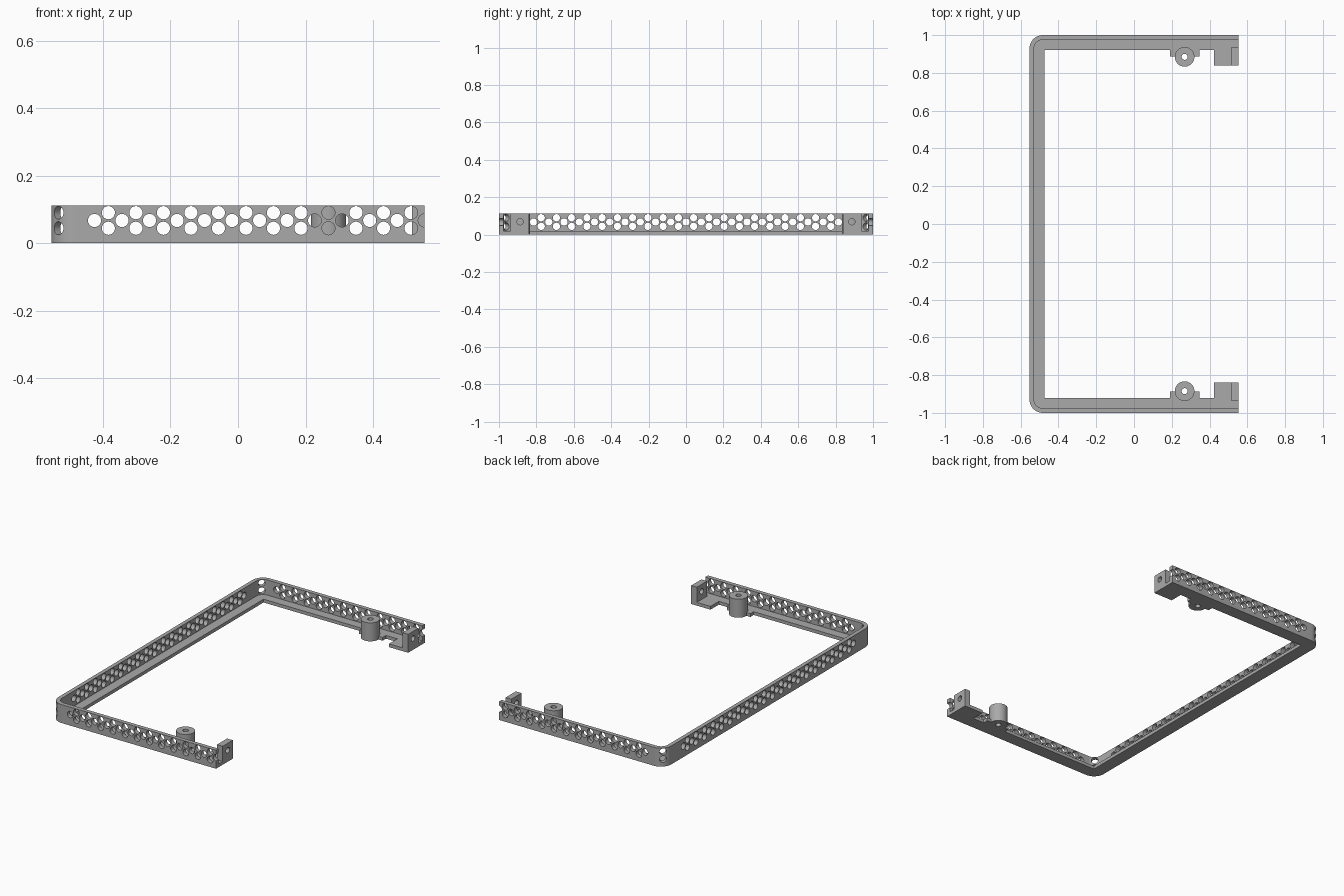
import bpy, bmesh
from math import sin, cos, pi
from mathutils import Matrix, Vector

if "Cube" in bpy.data.objects:
    bpy.data.objects.remove(bpy.data.objects["Cube"])

END, HEIGHT, FLOOR = 0.553, 0.112, 0.02
PITCH, HOLE_R = 0.0815, 0.0195
OUTER_R, INNER_R = 0.07, 0.045

grey = bpy.data.materials.new("plain grey")
grey.use_nodes = True
grey.diffuse_color = (0.4, 0.4, 0.4, 1)
grey.node_tree.nodes["Principled BSDF"].inputs["Base Color"].default_value = (0.4, 0.4, 0.4, 1)


def finish(name, bm):
    bmesh.ops.recalc_face_normals(bm, faces=bm.faces)
    mesh = bpy.data.meshes.new(name)
    bm.to_mesh(mesh)
    bm.free()
    mesh.materials.append(grey)
    ob = bpy.data.objects.new(name, mesh)
    bpy.context.collection.objects.link(ob)
    return ob


def prism(bm, outline, z0, z1):
    face = bm.faces.new([bm.verts.new((x, y, z0)) for x, y in outline])
    out = bmesh.ops.extrude_face_region(bm, geom=[face])
    verts = [v for v in out["geom"] if isinstance(v, bmesh.types.BMVert)]
    bmesh.ops.translate(bm, verts=verts, vec=(0, 0, z1 - z0))


def box(bm, x0, x1, y0, y1, z0, z1):
    prism(bm, [(x0, y0), (x1, y0), (x1, y1), (x0, y1)], z0, z1)


def rod(bm, center, axis, radius, length, sides=24):
    turn = Vector(axis).to_track_quat("Z", "Y").to_matrix().to_4x4()
    bmesh.ops.create_cone(bm, cap_ends=True, segments=sides, radius1=radius, radius2=radius,
                          depth=length, matrix=Matrix.Translation(center) @ turn)


def rounded_side(left, half, radius, right):
    """Open-ended outline with its two left corners rounded."""
    pts = [(right, half)]
    for sy, start in ((1, pi / 2), (-1, pi)):
        for i in range(13):
            a = start + i * pi / 24
            pts.append((left + radius + radius * cos(a), sy * (half - radius) + radius * sin(a)))
    return pts + [(right, -half)]


def cut(ob, bm):
    """Subtract the cutter geometry and drop the cutter."""
    cutter = finish("cutter", bm)
    cutter.hide_render = True
    mod = ob.modifiers.new("cut", "BOOLEAN")
    mod.operation, mod.solver, mod.object = "DIFFERENCE", "EXACT", cutter
    bpy.context.view_layer.objects.active = ob
    bpy.ops.object.modifier_apply(modifier=mod.name)
    bpy.data.objects.remove(cutter)


def smooth(ob):
    bpy.ops.object.select_all(action="DESELECT")
    ob.select_set(True)
    bpy.context.view_layer.objects.active = ob
    bpy.ops.object.shade_smooth_by_angle(angle=0.6)


# Three-sided frame: L-section of outer wall and inward floor flange
bm = bmesh.new()
prism(bm, rounded_side(-END, 1, OUTER_R, END)
      + [(END, -0.92), (-0.473, -0.92), (-0.473, 0.92), (END, 0.92)], 0, HEIGHT)
frame = finish("perforated_frame", bm)
bm = bmesh.new()
prism(bm, rounded_side(-0.529, 0.975, INNER_R, 0.7), FLOOR, 0.2)
cut(frame, bm)

# Perforations: three staggered rows, plus two angled holes at each corner
bm = bmesh.new()
LOW, MID, TOP = 0.044, 0.067, 0.09
for i in range(13):
    rod(bm, (-0.425 + i * PITCH, 0, MID), (0, 1, 0), HOLE_R, 2.2)
    if i < 12:
        for z in (LOW, TOP):
            rod(bm, (-0.384 + i * PITCH, 0, z), (0, 1, 0), HOLE_R, 2.2)
for i in range(21):
    y = (i - 10) * PITCH
    rod(bm, (-0.54, y, MID), (1, 0, 0), HOLE_R, 0.1)
    if i < 20:
        for z in (LOW, TOP):
            rod(bm, (-0.54, y + PITCH / 2, z), (1, 0, 0), HOLE_R, 0.1)
for side in (1, -1):
    for z in (LOW, TOP):
        rod(bm, (-0.525, side * 0.972, z), (-1, side, 0), HOLE_R, 0.1)
cut(frame, bm)
smooth(frame)

for side, label in ((1, "back"), (-1, "front")):
    def side_box(bm, x0, x1, near, far, z0, z1):
        box(bm, x0, x1, *sorted((side * near, side * far)), z0, z1)

    # Screw boss with its base plate
    bm = bmesh.new()
    rod(bm, (0.268, side * 0.885, HEIGHT / 2), (0, 0, 1), 0.052, HEIGHT, 40)
    boss = finish(label + "_screw_boss", bm)
    bm = bmesh.new()
    side_box(bm, 0.19, 0.348, 0.888, 0.92, 0, FLOOR)
    plate = finish(label + "_boss_plate", bm)
    for ob in (boss, plate):
        bm = bmesh.new()
        rod(bm, (0.268, side * 0.885, 0.05), (0, 0, 1), 0.016 if ob == boss else 0.05, 0.3)
        cut(ob, bm)
    smooth(boss)

    # End bracket: foot plate and drilled upright tab
    bm = bmesh.new()
    side_box(bm, 0.424, END, 0.84, 0.92, 0, FLOOR)
    finish(label + "_bracket_foot", bm)
    bm = bmesh.new()
    side_box(bm, 0.515, END, 0.84, 0.937, FLOOR, HEIGHT)
    tab = finish(label + "_bracket_tab", bm)
    bm = bmesh.new()
    rod(bm, (0.53, side * 0.887, 0.069), (1, 0, 0), 0.017, 0.2)
    cut(tab, bm)
    smooth(tab)
